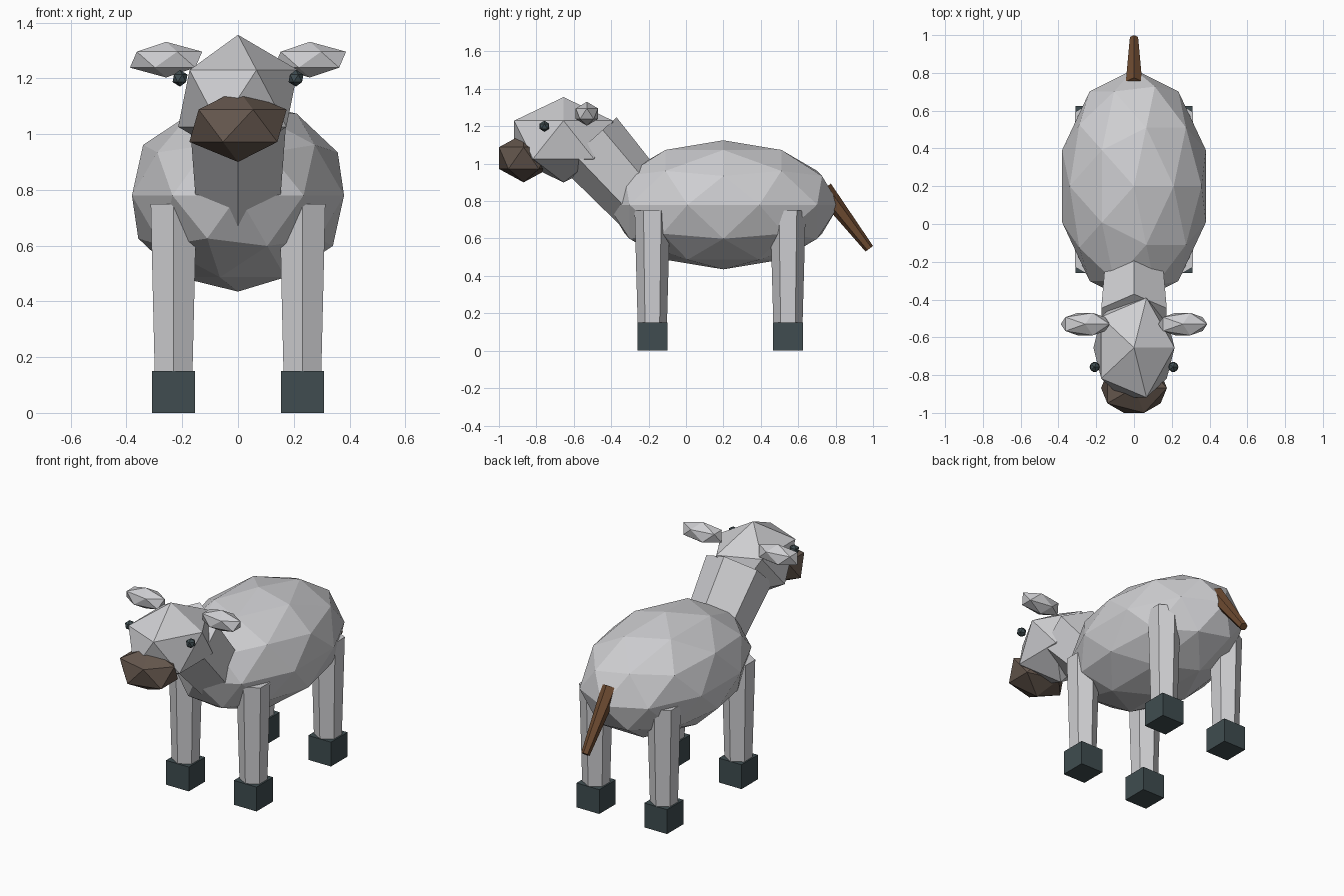
import bpy
import math
from mathutils import Vector

cube = bpy.data.objects.get("Cube")
if cube:
    bpy.data.objects.remove(cube, do_unlink=True)


def make_material(name, color):
    mat = bpy.data.materials.new(name)
    mat.use_nodes = True
    rgba = (*color, 1.0)
    mat.diffuse_color = rgba
    mat.node_tree.nodes["Principled BSDF"].inputs["Base Color"].default_value = rgba
    return mat


GREY = make_material("light_grey_hide", (0.62, 0.62, 0.64))
SLATE = make_material("dark_slate", (0.05, 0.073, 0.08))
MUZZLE = make_material("muzzle_brown", (0.13, 0.095, 0.075))
TAIL = make_material("tail_brown", (0.15, 0.068, 0.03))


def finish(name, mat):
    obj = bpy.context.object
    obj.name = obj.data.name = name
    obj.data.materials.append(mat)
    return obj


def faceted_ball(name, mat, center, radii, detail=1):
    """Low-poly ball stretched to three radii."""
    bpy.ops.mesh.primitive_ico_sphere_add(subdivisions=detail, radius=1, location=center)
    obj = finish(name, mat)
    obj.scale = radii
    return obj


def hex_limb(name, mat, start, end, r_start, r_end):
    """Tapered six-sided limb between two points sharing the same x."""
    start, end = Vector(start), Vector(end)
    axis = end - start
    bpy.ops.mesh.primitive_cone_add(
        vertices=6, radius1=r_start, radius2=r_end, depth=axis.length,
        location=(start + end) / 2, rotation=(math.atan2(-axis.y, axis.z), 0, 0))
    return finish(name, mat)


# Body and neck
faceted_ball("body", GREY, (0, 0.2, 0.78), (0.4, 0.62, 0.345), detail=2)
hex_limb("neck", GREY, (0, -0.152, 0.705), (0, -0.52, 1.114), 0.165, 0.2)

# Head and muzzle
faceted_ball("head", GREY, (0, -0.655, 1.128), (0.24, 0.31, 0.228))
faceted_ball("muzzle", MUZZLE, (0, -0.868, 1.03), (0.195, 0.155, 0.13))

# Ears and eyes
for side, sx in (("left", 1), ("right", -1)):
    faceted_ball(side + "_ear", GREY, (sx * 0.258, -0.53, 1.267), (0.145, 0.07, 0.064))
    faceted_ball(side + "_eye", SLATE, (sx * 0.208, -0.757, 1.2), (0.03, 0.03, 0.03))

# Legs and hooves
for end, y in (("front", -0.18), ("back", 0.545)):
    for side, sx in (("left", 1), ("right", -1)):
        x = sx * 0.231
        hex_limb(f"{end}_{side}_leg", GREY, (x, y, 0.1), (x, y, 0.75), 0.077, 0.095)
        bpy.ops.mesh.primitive_cube_add(size=1, location=(x, y, 0.075))
        finish(f"{end}_{side}_hoof", SLATE).scale = (0.155, 0.16, 0.15)

# Tail
hex_limb("tail", TAIL, (0, 0.735, 0.863), (0, 0.98, 0.545), 0.05, 0.025)
